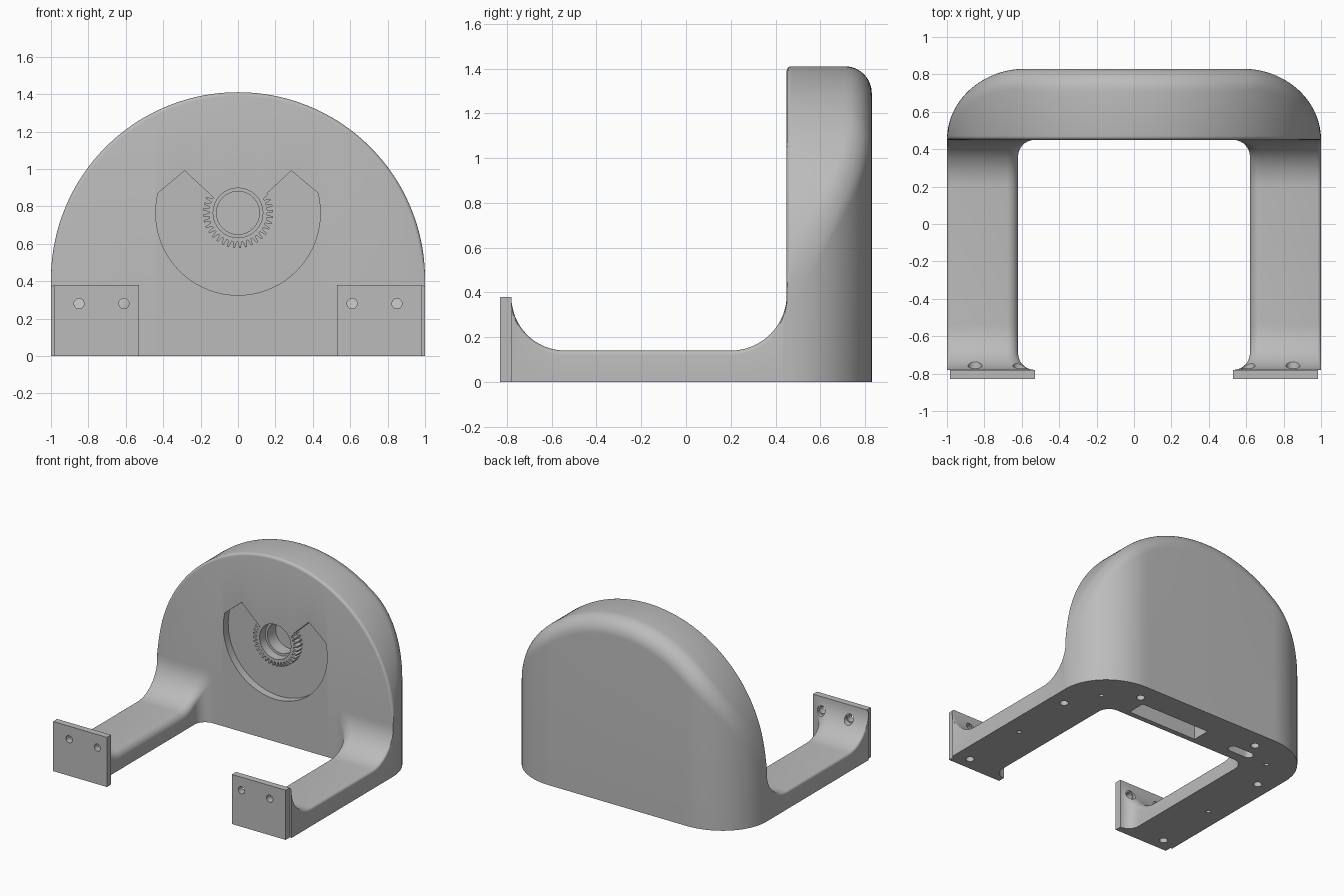
import bpy, bmesh
from math import sin, cos, pi, sqrt, acos, tan, radians

default = bpy.data.objects.get("Cube")
if default:
    bpy.data.objects.remove(default, do_unlink=True)

grey = bpy.data.materials.new("matte grey")
grey.use_nodes = True
colour = (0.5, 0.5, 0.5, 1)
grey.diffuse_color = colour
grey.node_tree.nodes["Principled BSDF"].inputs["Base Color"].default_value = colour

WALL = 0.45      # y of the wall's front face
HUB_Z = 0.765    # height of the bore


def loft(name, rings):
    """Skin a closed solid over a list of equal-length rings."""
    bm = bmesh.new()
    loops = [[bm.verts.new(p) for p in ring] for ring in rings]
    n = len(loops[0])
    for a, b in zip(loops, loops[1:]):
        for i in range(n):
            j = (i + 1) % n
            bm.faces.new((a[i], a[j], b[j], b[i]))
    bm.faces.new(loops[0])
    bm.faces.new(loops[-1])
    bmesh.ops.recalc_face_normals(bm, faces=bm.faces)
    mesh = bpy.data.meshes.new(name)
    bm.to_mesh(mesh)
    bm.free()
    mesh.materials.append(grey)
    obj = bpy.data.objects.new(name, mesh)
    bpy.context.collection.objects.link(obj)
    return obj


def arc(cx, cy, r, a0, a1, n):
    return [(cx + r * cos(radians(a0 + (a1 - a0) * i / n)),
             cy + r * sin(radians(a0 + (a1 - a0) * i / n))) for i in range(n + 1)]


def circle(cx, cy, r):
    return arc(cx, cy, r, 0, 360, 32)[:-1]


def prism_y(name, pts, y0, y1):
    return loft(name, [[(x, y, z) for x, z in pts] for y in (y0, y1)])


def prism_z(name, pts, z0, z1):
    return loft(name, [[(x, y, z) for x, y in pts] for z in (z0, z1)])


def activate(obj):
    bpy.ops.object.select_all(action="DESELECT")
    obj.select_set(True)
    bpy.context.view_layer.objects.active = obj


def cut(obj, cutters):
    activate(obj)
    for c in cutters:
        c.hide_render = True
        mod = obj.modifiers.new("cut", "BOOLEAN")
        mod.operation = "DIFFERENCE"
        mod.solver = "EXACT"
        mod.object = c
        bpy.ops.object.modifier_apply(modifier=mod.name)


def remove(objs):
    for o in objs:
        bpy.data.objects.remove(o, do_unlink=True)


def smooth(obj):
    activate(obj)
    bpy.ops.object.shade_smooth_by_angle(angle=radians(30))


# Arched wall: slices across x, each with rounded front and back top corners
def wall_slice(t):
    x, c = sin(t), max(cos(t), 0.0)
    top = 0.41 + c
    q = min(max((abs(x) - 0.58) / 0.42, 0), 1)
    cq = sqrt(1 - q * q)
    back = WALL + max(0.38 * cq, 0.002)
    depth = back - WALL
    length = 0.12 * tan(acos(min(abs(x) * q, 1)) / 2)
    rz = max(min(length / max(c, 0.05), 0.2), 0.004)
    ry = min(length / max(cq, 0.05), 0.6 * depth)
    fz = min(0.02 / max(c, 0.2), 0.1)
    fy = min(0.02, 0.3 * depth)
    pts = [(WALL, 0)]
    for i in range(5):
        a = pi / 2 * i / 4
        pts.append((WALL + fy * (1 - cos(a)), top - fz * (1 - sin(a))))
    for i in range(11):
        a = pi / 2 * i / 10
        pts.append((back - ry * (1 - sin(a)), top - rz * (1 - cos(a))))
    pts.append((back, 0))
    return [(x, y, z) for y, z in pts]


steps = 96
wall = loft("arched_wall", [wall_slice(-pi / 2 + pi * i / steps) for i in range(steps + 1)])

# Crescent recess with a toothed inner edge
outline = arc(0, HUB_Z, 0.44, 166, 374, 48) + [(0.285, 0.99)]
teeth = 25
pitch = 248 / teeth
for k in range(teeth):
    start = 394 - k * pitch
    for frac, r in ((0.0, 0.188), (0.3, 0.188), (0.5, 0.155), (0.8, 0.155)):
        a = radians(start - frac * pitch)
        outline.append((r * cos(a), HUB_Z + r * sin(a)))
a = radians(146)
outline += [(0.188 * cos(a), HUB_Z + 0.188 * sin(a)), (-0.285, 0.99)]
wall_cutters = [
    prism_y("recess_cutter", outline, WALL - 0.05, WALL + 0.06),
    prism_y("bore_cutter", circle(0, HUB_Z, 0.133), WALL - 0.06, WALL + 0.07),
    prism_y("inner_bore_cutter", circle(0, HUB_Z, 0.115), WALL - 0.07, WALL + 0.17),
]

# Underside openings of the wall
wall_cutters.append(prism_z("slot_cutter", [(-0.14, 0.49), (0.45, 0.49), (0.45, 0.63), (-0.14, 0.63)], -0.1, 0.25))
oblong = arc(-0.43, 0.56, 0.035, -90, 90, 10) + arc(-0.57, 0.56, 0.035, 90, 270, 10)
wall_cutters.append(prism_z("oblong_cutter", oblong, -0.1, 0.2))
for s in (-1, 1):
    wall_cutters.append(prism_z("hole_cutter", circle(s * 0.52, 0.69, 0.03), -0.1, 0.1))
    wall_cutters.append(prism_z("pin_cutter", circle(s * 0.75, 0.54, 0.016), -0.1, 0.1))
cut(wall, wall_cutters)
remove(wall_cutters)
smooth(wall)


# Arms: sections along y that flare into the plate and the wall
def flare(d, r):
    return r - sqrt(max(r * r - (r - d) ** 2, 0)) if d < r else 0


FRONT, ROUND = -0.78, 0.06
ease = [1 - cos(pi / 2 * i / 16) for i in range(17)]
stations = [FRONT + 0.24 * e for e in ease] + [WALL - 0.25 * e for e in reversed(ease)]


def arm_section(y, s):
    d0, d1 = y - FRONT, WALL - y
    h = 0.14 + flare(d0, 0.24) + flare(d1, 0.25)
    inner = 0.62 - flare(d0, 0.09) - flare(d1, 0.09)
    pts = [(1, 0)] + arc(0.98, h - 0.02, 0.02, 0, 90, 4)
    pts += arc(inner + ROUND, h - ROUND, ROUND, 90, 180, 8) + [(inner, 0)]
    return [(s * x, y, z) for x, z in pts]


for s, side in ((1, "left"), (-1, "right")):
    arm = loft(side + "_arm", [arm_section(y, s) for y in stations])
    plate = prism_y(side + "_mounting_plate",
                    [(s * 0.53, 0), (s * 0.985, 0), (s * 0.985, 0.38), (s * 0.53, 0.38)], -0.83, FRONT)
    # Screw holes through the plate, wider behind it
    screws = [prism_y("screw_cutter", circle(s * x, 0.28, 0.027), -0.9, -0.5) for x in (0.61, 0.85)]
    heads = [prism_y("head_cutter", circle(s * x, 0.28, 0.037), -0.79, -0.5) for x in (0.61, 0.85)]
    feet = [prism_z("foot_cutter", circle(s * x, y, r), -0.1, 0.09)
            for x, y, r in ((0.88, -0.73, 0.03), (0.86, -0.22, 0.016), (0.88, 0.29, 0.03))]
    cut(plate, screws)
    cut(arm, heads + feet)
    remove(screws + heads + feet)
    smooth(arm)
    smooth(plate)
